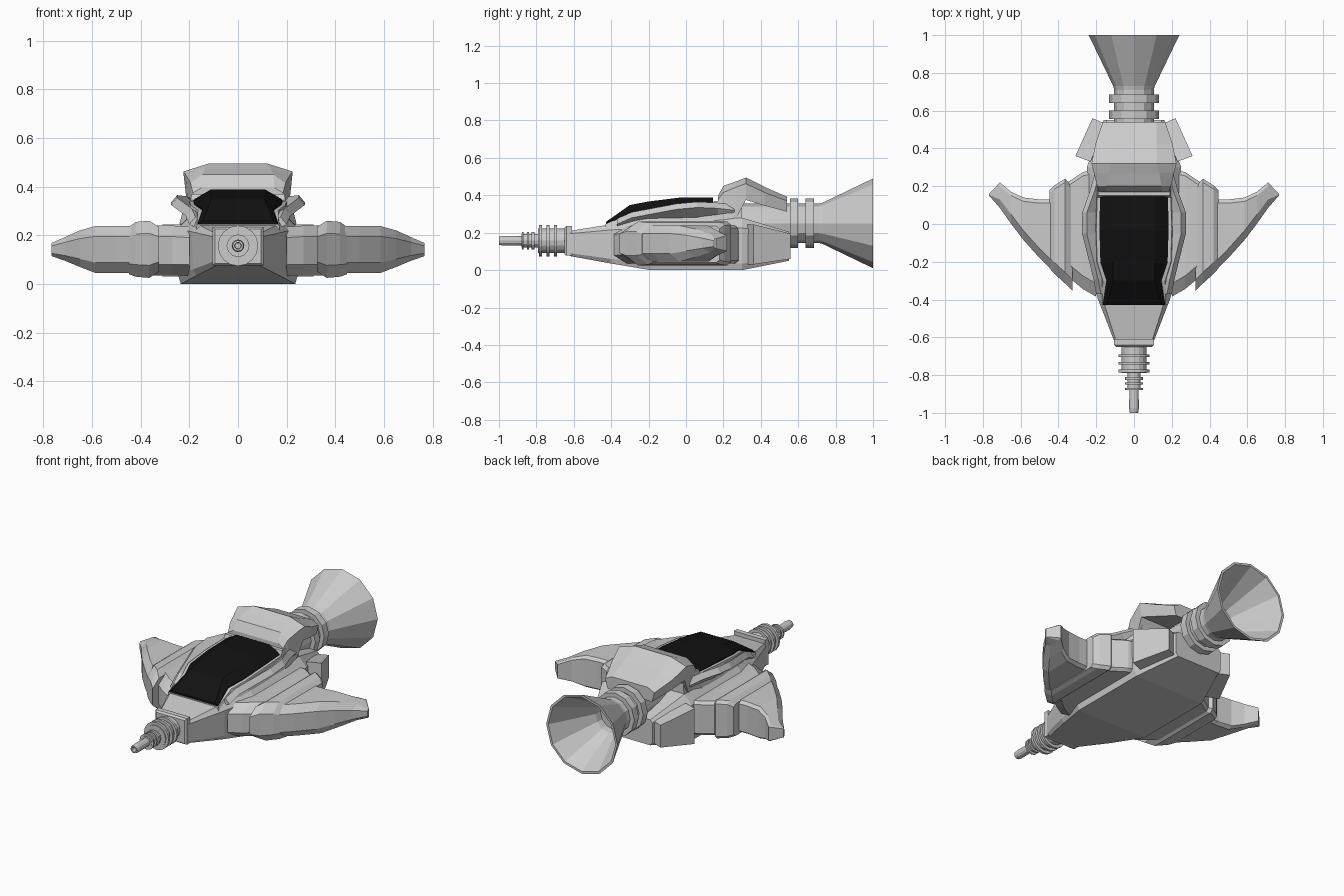
import bpy, bmesh, math


def loft(name, rings, mirror=False, color=None):
    """Skin a list of equal-length closed rings and cap both ends."""
    bm = bmesh.new()
    vs = [[bm.verts.new(p) for p in r] for r in rings]
    n = len(rings[0])
    for a, b in zip(vs, vs[1:]):
        for i in range(n):
            j = (i + 1) % n
            bm.faces.new((a[i], a[j], b[j], b[i]))
    bm.faces.new(vs[0])
    bm.faces.new(vs[-1])
    bmesh.ops.recalc_face_normals(bm, faces=bm.faces)
    me = bpy.data.meshes.new(name)
    bm.to_mesh(me)
    bm.free()
    ob = bpy.data.objects.new(name, me)
    bpy.context.collection.objects.link(ob)
    if mirror:
        ob.modifiers.new("mirror", 'MIRROR')
    if color:
        mat = bpy.data.materials.new(name)
        mat.diffuse_color = color
        me.materials.append(mat)
    return ob


def body(name, sections, color=None):
    """Symmetric loft along y from half profiles (x, z), bottom to top."""
    rings = [[(x, y, z) for x, z in h] + [(-x, y, z) for x, z in reversed(h)]
             for y, h in sections]
    return loft(name, rings, color=color)


def slab(name, stations, cf, cb):
    """Mirrored loft along x with chamfered front (cf) and back (cb) edges."""
    rings = []
    for x, y0, y1, z0, z1 in stations:
        f, b = min(cf, (y1 - y0) / 3), min(cb, (y1 - y0) / 3)
        h = (z1 - z0) * 0.22
        rings.append([(x, y0, z0 + h), (x, y0 + f, z0), (x, y1 - b, z0), (x, y1, z0 + h * b / 0.06),
                      (x, y1, z1 - h * b / 0.06), (x, y1 - b, z1), (x, y0 + f, z1), (x, y0, z1 - h)])
    return loft(name, rings, mirror=True)


def lathe(name, profile, z, sides):
    """Turn a (y, radius) profile about the y direction at height z."""
    rings = [[(r * math.cos(2 * math.pi * i / sides), y, z + r * math.sin(2 * math.pi * i / sides))
              for i in range(sides)] for y, r in profile]
    return loft(name, rings)


def ringed(start, end, r, R, bands):
    """Tube profile of radius r with raised bands of radius R."""
    p = [(start, r)]
    for a, b in bands:
        p += [(a, r), (a, R), (b, R), (b, r)]
    return p + [(end, r)]


# Main hull
body("hull", [
    (-.62, [(.09, .075), (.105, .09), (.105, .195), (.095, .21)]),
    (-.40, [(.17, .035), (.185, .06), (.19, .215), (.165, .245)]),
    (-.19, [(.235, 0), (.245, .035), (.25, .225), (.21, .265)]),
    (.30, [(.235, 0), (.245, .035), (.25, .225), (.20, .28)]),
    (.55, [(.145, .05), (.16, .07), (.16, .19), (.145, .205)])])

# Cockpit surround and dark canopy
body("cockpit_frame", [
    (-.43, [(.175, .20), (.168, .245)]),
    (-.30, [(.20, .22), (.165, .302)]),
    (-.20, [(.22, .23), (.195, .325)]),
    (-.03, [(.22, .23), (.20, .338)]),
    (.14, [(.22, .23), (.195, .345)]),
    (.15, [(.22, .23), (.19, .37)]),
    (.30, [(.20, .23), (.19, .37)])])
body("canopy", [
    (-.428, [(.165, .22), (.165, .25), (.145, .258)]),
    (-.30, [(.145, .25), (.145, .31), (.11, .348)]),
    (-.20, [(.178, .25), (.178, .328), (.112, .367)]),
    (-.03, [(.183, .25), (.183, .342), (.112, .388)]),
    (.145, [(.18, .25), (.18, .348), (.112, .388)])], color=(.006, .006, .006, 1))

# Tilted rails beside the canopy
loft("side_rail", [[(xi, y, z), (xi + .02, y, z - .035), (xo, y, zo - .03), (xo - .025, y, zo)]
                   for y, xi, z, xo, zo in [(-.37, .16, .27, .20, .275), (-.29, .16, .29, .215, .31),
                                            (-.05, .18, .305, .275, .355), (.06, .18, .31, .275, .365),
                                            (.17, .175, .32, .235, .36), (.26, .17, .32, .21, .35)]],
     mirror=True)

# Overhanging hood behind the canopy
body("rear_hood", [
    (.17, [(.185, .27), (.185, .375), (.15, .395)]),
    (.20, [(.195, .28), (.195, .415), (.145, .45)]),
    (.27, [(.205, .28), (.212, .445), (.135, .475)]),
    (.32, [(.215, .375), (.225, .462), (.12, .495)]),
    (.42, [(.19, .345), (.205, .415), (.12, .445)]),
    (.54, [(.15, .312), (.165, .37), (.12, .392)])])

# Stepped wing on each side: root, collar, blade
slab("wing_root", [(.20, -.385, .29, .035, .235), (.27, -.345, .275, .035, .24),
                   (.36, -.27, .215, .035, .24)], .07, .02)
slab("wing_collar", [(.325, -.355, .20, .05, .235), (.365, -.315, .24, .025, .26),
                     (.42, -.265, .205, .03, .255), (.447, -.235, .18, .04, .235)], .06, .02)
slab("wing_blade", [(.44, -.24, .13, .045, .238), (.50, -.18, .13, .045, .238),
                    (.585, -.085, .14, .045, .238), (.65, .0, .17, .07, .22),
                    (.71, .085, .22, .095, .193), (.767, .15, .16, .115, .168)], .05, .02)

# Angled plates on the rear flanks
loft("rear_flank_plate", [
    [(.23, .33, .03), (.31, .36, .03), (.31, .36, .245), (.23, .33, .245)],
    [(.15, .53, .06), (.22, .56, .06), (.22, .56, .195), (.15, .53, .195)]], mirror=True)

# Engine with flared open bell
engine = ringed(.26, .71, .105, .132, [(.555, .60), (.64, .685)])
lathe("engine", engine + [(.73, .11), (1, .24), (1, .226), (.74, .09), (.70, .085)], .25, 12)

# Square nose flange and stepped gun barrel
body("nose_flange", [
    (-.65, [(.095, .085), (.095, .225)]),
    (-.64, [(.105, .077), (.105, .235)]),
    (-.61, [(.105, .077), (.105, .235)])])
lathe("gun_base", ringed(-.79, -.63, .066, .083,
      [(-.785, -.77), (-.745, -.73), (-.705, -.69)]), .157, 16)
lathe("gun_barrel", ringed(-.88, -.78, .035, .047,
      [(-.878, -.868), (-.85, -.84), (-.825, -.81)]), .157, 12)
lathe("gun_muzzle", [(-.97, .012), (-1, .014), (-1, .022), (-.975, .026), (-.87, .024)], .157, 12)
